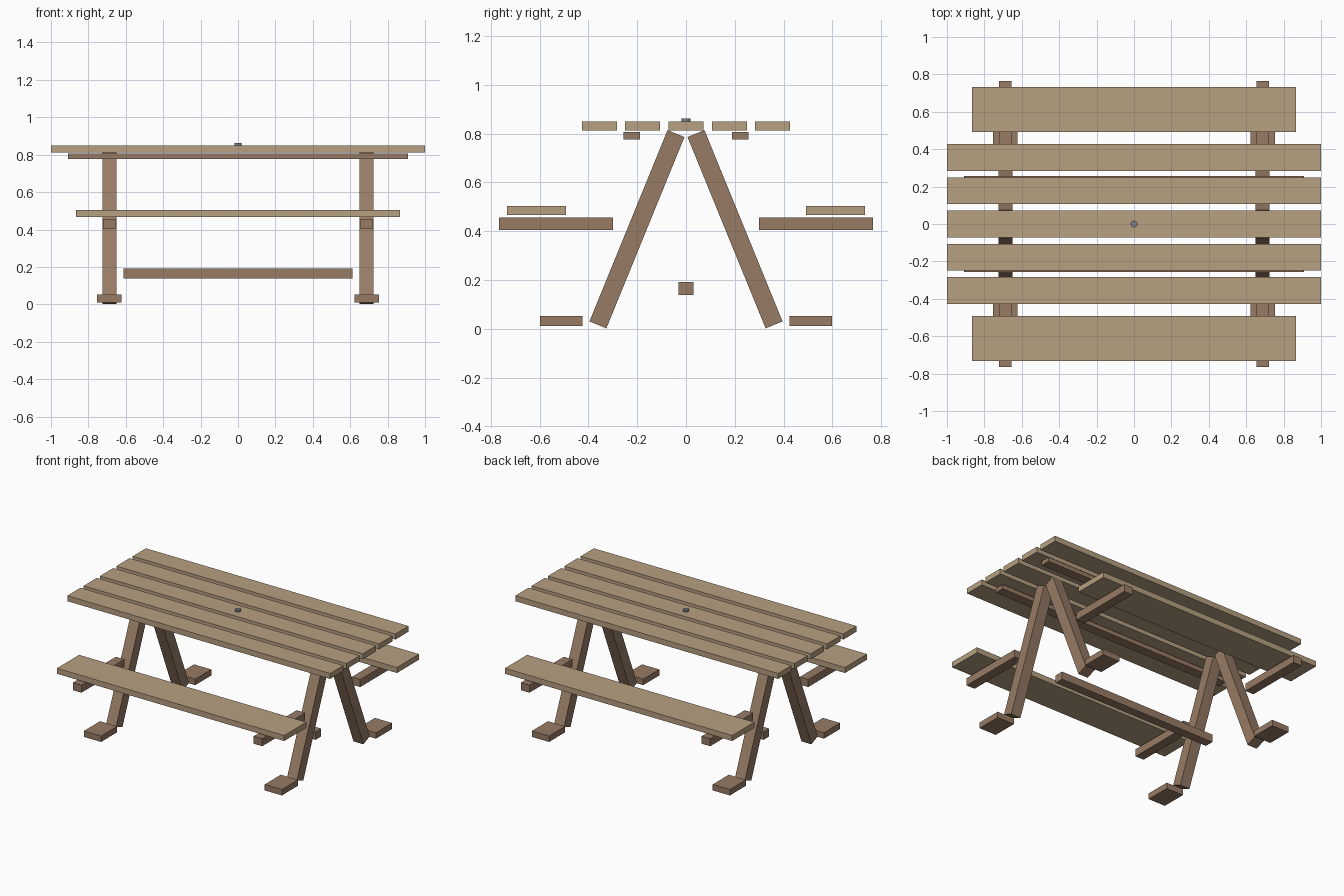
import bpy
import math
from mathutils import Matrix, Vector

if "Cube" in bpy.data.objects:
    bpy.data.objects.remove(bpy.data.objects["Cube"])


def material(name, rgb):
    m = bpy.data.materials.new(name)
    m.diffuse_color = (*rgb, 1)
    m.use_nodes = True
    m.node_tree.nodes["Principled BSDF"].inputs["Base Color"].default_value = m.diffuse_color
    return m


PLANK = material("light_wood", (0.47, 0.35, 0.22))
FRAME = material("dark_wood", (0.31, 0.20, 0.13))
METAL = material("grey_metal", (0.20, 0.21, 0.23))


def box(name, center, size, mat, tilt=0.0):
    bpy.ops.mesh.primitive_cube_add(size=1)
    ob = bpy.context.object
    ob.name = name
    ob.data.transform(Matrix.Translation(Vector(center))
                      @ Matrix.Rotation(tilt, 4, 'X')
                      @ Matrix.Diagonal((*size, 1)))
    ob.data.materials.append(mat)
    return ob


# Table top slats
for i in range(-2, 3):
    box("top_slat", (0, i * 0.1775, 0.831), (2, 0.143, 0.038), PLANK)

# Central cap on the table top
bpy.ops.mesh.primitive_cylinder_add(vertices=12, radius=0.019, depth=0.022,
                                    location=(0, 0, 0.851))
cap = bpy.context.object
cap.name = "center_cap"
cap.data.materials.append(METAL)

# Lower stretcher between the trestles
box("stretcher", (0, 0, 0.165), (1.222, 0.062, 0.054), FRAME)

# Leaning leg centre line, in y and z
foot_end, top_end = Vector((0.361, 0.016)), Vector((0.041, 0.800))
lean = top_end - foot_end
mid = (foot_end + top_end) / 2
angle = math.atan2(-lean.x, lean.y)

for s in (-1, 1):
    # Bench seat and the runner under the table top
    box("bench_seat", (0, s * 0.6125, 0.485), (1.73, 0.241, 0.038), PLANK)
    box("top_runner", (0, s * 0.2225, 0.791), (1.82, 0.066, 0.030), FRAME)
    for x in (-0.688, 0.688):
        # Leg, bench support arm and foot block
        box("leg", (x, s * mid.x, mid.y), (0.075, 0.075, lean.length),
            FRAME, s * angle)
        box("bench_support", (x, s * 0.5325, 0.430), (0.065, 0.466, 0.052), FRAME)
        box("foot", (x, s * 0.5115, 0.031), (0.131, 0.175, 0.041), FRAME)
